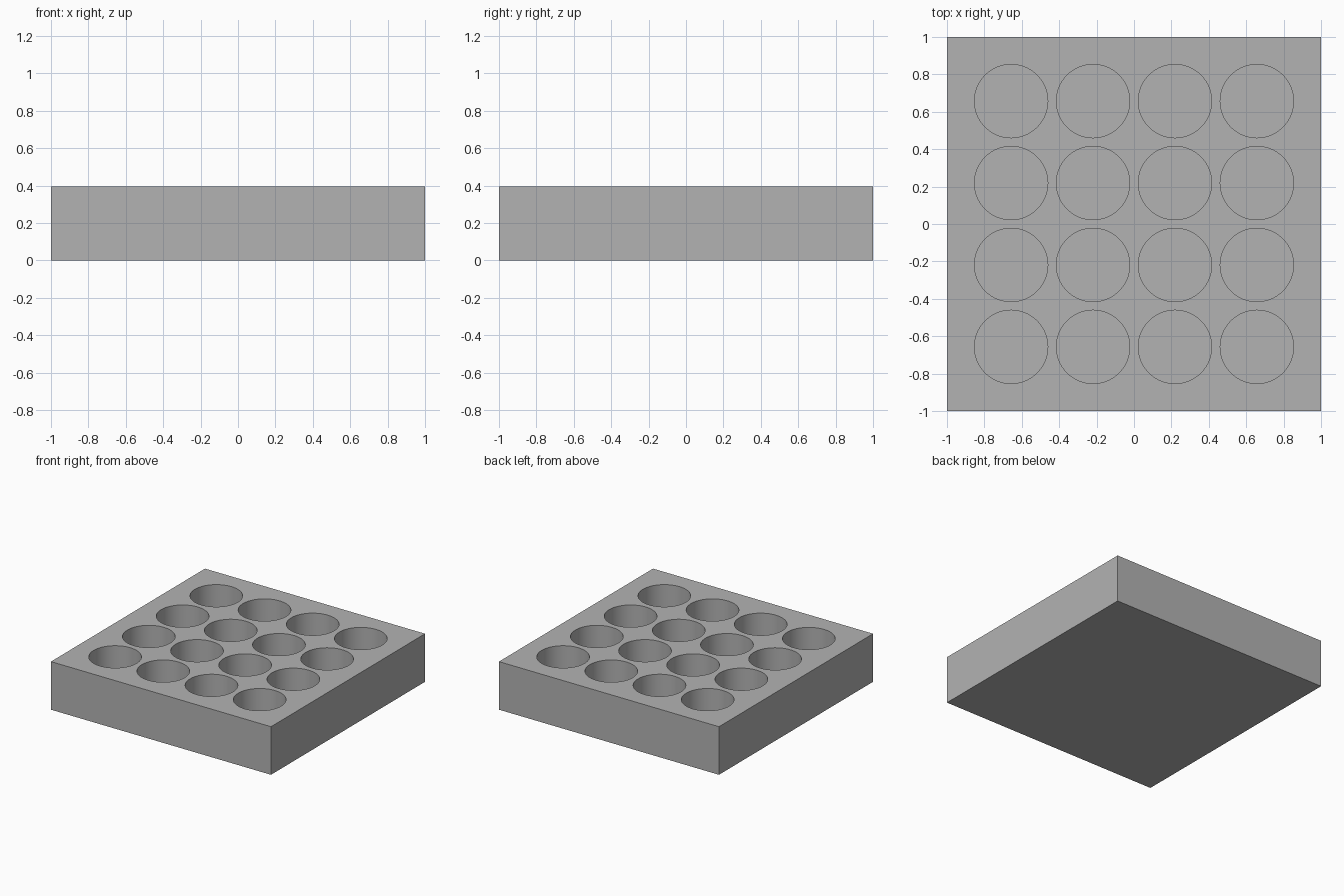
import bpy
import bmesh
from mathutils import Matrix

cube = bpy.data.objects.get("Cube")
if cube:
    bpy.data.objects.remove(cube, do_unlink=True)

HEIGHT = 0.395
FLOOR = 0.05
PITCH = 0.438
RADIUS = 0.196

grey = bpy.data.materials.new("plain grey")
grey.use_nodes = True
colour = (0.45, 0.45, 0.45, 1)
grey.diffuse_color = colour
grey.node_tree.nodes["Principled BSDF"].inputs["Base Color"].default_value = colour


def make_object(name, bm):
    mesh = bpy.data.meshes.new(name)
    bm.to_mesh(mesh)
    bm.free()
    mesh.materials.append(grey)
    obj = bpy.data.objects.new(name, mesh)
    bpy.context.collection.objects.link(obj)
    return obj


# Solid square block
bm = bmesh.new()
bmesh.ops.create_cube(bm, size=1, matrix=Matrix.Translation((0, 0, HEIGHT / 2))
                      @ Matrix.Diagonal((2, 2, HEIGHT, 1)))
tray = make_object("tray_block", bm)

# Four by four grid of round pocket cutters
bm = bmesh.new()
for col in range(4):
    for row in range(4):
        centre = ((col - 1.5) * PITCH, (row - 1.5) * PITCH, FLOOR + HEIGHT / 2)
        bmesh.ops.create_cone(bm, cap_ends=True, segments=96, radius1=RADIUS,
                              radius2=RADIUS, depth=HEIGHT,
                              matrix=Matrix.Translation(centre))
cutter = make_object("pocket_cutter", bm)
cutter.hide_render = True

# Cut the blind pockets, then drop the cutter
cut = tray.modifiers.new("pockets", 'BOOLEAN')
cut.operation = 'DIFFERENCE'
cut.solver = 'EXACT'
cut.object = cutter
bpy.ops.object.select_all(action='DESELECT')
tray.select_set(True)
bpy.context.view_layer.objects.active = tray
bpy.ops.object.modifier_apply(modifier=cut.name)
bpy.data.objects.remove(cutter, do_unlink=True)

# Smooth pocket walls with crisp rims
bpy.ops.object.shade_smooth_by_angle(angle=0.5)
